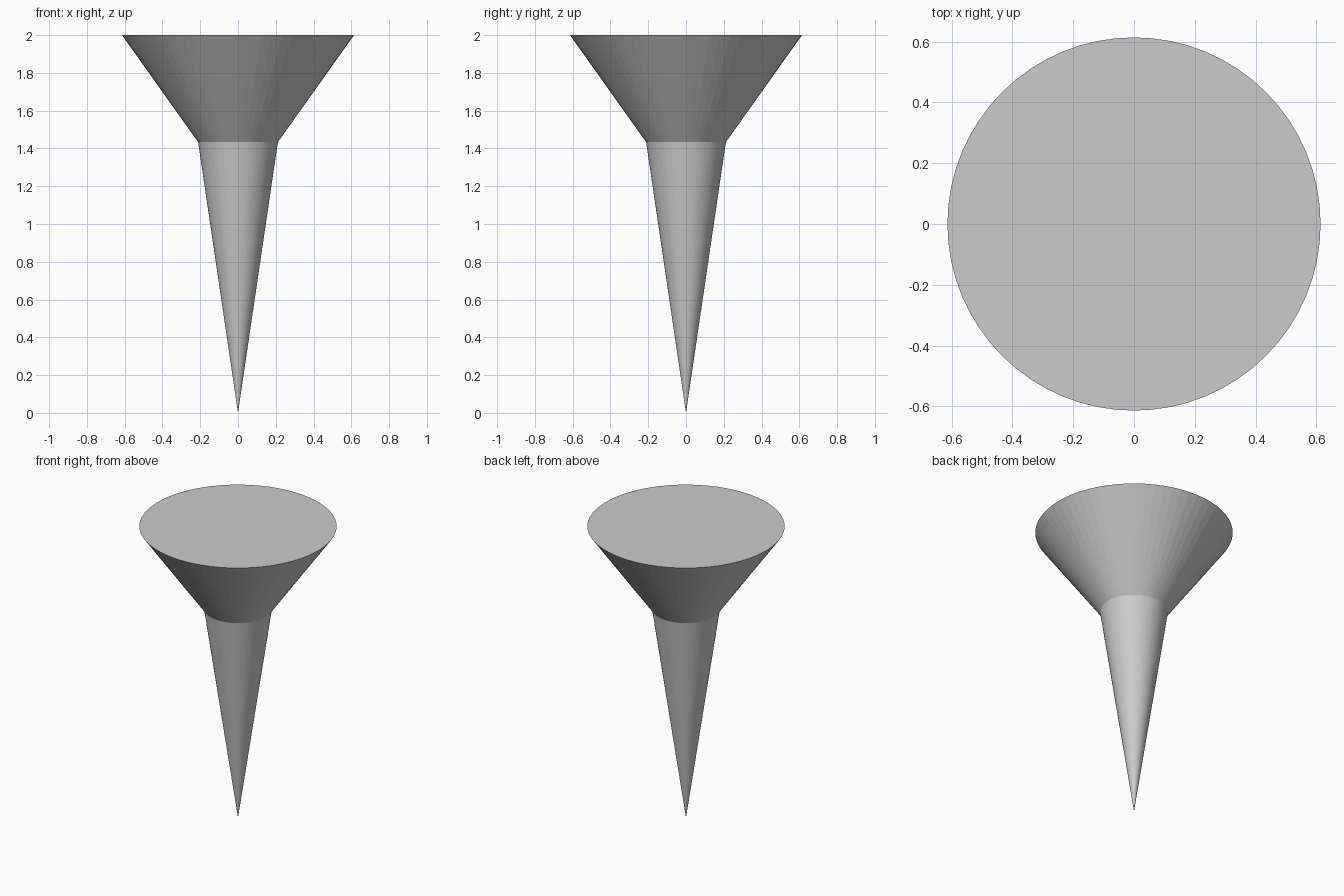
import bpy, bmesh
from math import cos, sin, tau

if "Cube" in bpy.data.objects:
    bpy.data.objects.remove(bpy.data.objects["Cube"])

SIDES = 64


def lathe(name, profile):
    """Revolve (radius, z) points around z; radius 0 makes a pole, ends are capped."""
    bm = bmesh.new()
    rings = []
    for r, z in profile:
        n = SIDES if r > 0 else 1
        rings.append([bm.verts.new((r * cos(tau * i / SIDES), r * sin(tau * i / SIDES), z))
                      for i in range(n)])
    for a, b in zip(rings, rings[1:]):
        for i in range(SIDES):
            j = (i + 1) % SIDES
            if len(a) == 1:
                bm.faces.new((a[0], b[j], b[i]))
            else:
                bm.faces.new((a[i], a[j], b[j], b[i]))
    bm.faces.new(rings[-1])
    bmesh.ops.recalc_face_normals(bm, faces=bm.faces)
    mesh = bpy.data.meshes.new(name)
    bm.to_mesh(mesh)
    bm.free()
    obj = bpy.data.objects.new(name, mesh)
    bpy.context.collection.objects.link(obj)
    return obj


# Pointed shank, flared head and flat top in one closed body
lathe("countersunk_spike", [(0, 0), (0.211, 1.433), (0.614, 2.0)])
